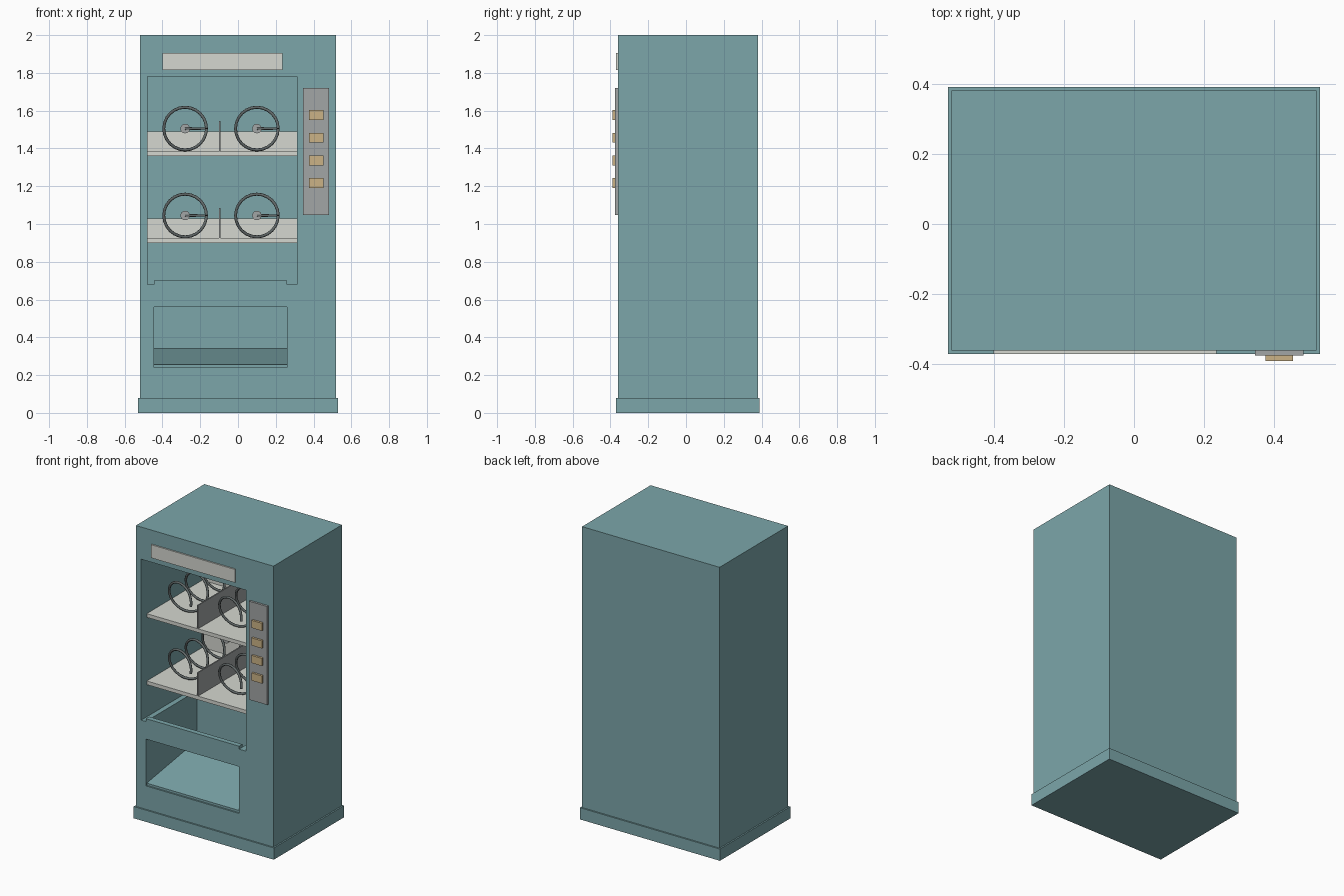
import bpy, bmesh, math

if "Cube" in bpy.data.objects:
    bpy.data.objects.remove(bpy.data.objects["Cube"])

def material(name, rgb):
    m = bpy.data.materials.new(name)
    m.diffuse_color = (*rgb, 1)
    m.use_nodes = True
    m.node_tree.nodes["Principled BSDF"].inputs["Base Color"].default_value = m.diffuse_color
    return m

TEAL = material("teal_paint", (0.20, 0.38, 0.40))
PALE = material("pale_panel", (0.66, 0.68, 0.63))
GREY = material("grey_panel", (0.36, 0.38, 0.38))
DARK = material("dark_wire", (0.12, 0.14, 0.14))
TAN = material("tan_button", (0.60, 0.45, 0.24))

def finish(name, bm, mat):
    bmesh.ops.recalc_face_normals(bm, faces=bm.faces)
    me = bpy.data.meshes.new(name)
    bm.to_mesh(me)
    bm.free()
    ob = bpy.data.objects.new(name, me)
    bpy.context.collection.objects.link(ob)
    if mat:
        me.materials.append(mat)
    return ob

def box(name, x, y, z, mat=None):
    bm = bmesh.new()
    bmesh.ops.create_cube(bm, size=1)
    for v in bm.verts:
        v.co = [(a[0] + a[1]) / 2 + c * (a[1] - a[0]) for a, c in zip((x, y, z), v.co)]
    return finish(name, bm, mat)

def cut(target, cutter):
    cutter.hide_render = True
    m = target.modifiers.new("cut", 'BOOLEAN')
    m.operation, m.solver, m.object = 'DIFFERENCE', 'EXACT', cutter
    bpy.context.view_layer.objects.active = target
    bpy.ops.object.modifier_apply(modifier=m.name)
    bpy.data.objects.remove(cutter)

WIN_X = (-0.48, 0.312)
BIN_X = (-0.445, 0.26)
BACK = 0.32

# cabinet with display window, drop shaft and delivery opening
cabinet = box("cabinet", (-0.52, 0.52), (-0.36, 0.38), (0.08, 2), TEAL)
cut(cabinet, box("window_cutter", WIN_X, (-0.5, BACK), (0.68, 1.78)))
cut(cabinet, box("shaft_cutter", BIN_X, (-0.325, 0.19), (0.24, 0.75)))
cut(cabinet, box("bin_cutter", BIN_X, (-0.5, -0.2), (0.24, 0.56)))
box("plinth", (-0.53, 0.53), (-0.37, 0.39), (0, 0.08), TEAL)
box("window_lip", BIN_X, (-0.36, -0.325), (0.68, 0.70), TEAL)

# sloping chute floor
bm = bmesh.new()
profile = [(-0.35, 0.24), (0.19, 0.24), (0.19, 0.34), (-0.35, 0.255)]
face = bm.faces.new([bm.verts.new((BIN_X[0], y, z)) for y, z in profile])
ext = bmesh.ops.extrude_face_region(bm, geom=[face])
for v in ext["geom"]:
    if isinstance(v, bmesh.types.BMVert):
        v.co.x = BIN_X[1]
finish("chute_floor", bm, TEAL)

# header panel, keypad and buttons
box("header_panel", (-0.40, 0.235), (-0.37, -0.36), (1.815, 1.905), PALE)
box("keypad", (0.345, 0.483), (-0.375, -0.36), (1.047, 1.72), GREY)
for i in range(4):
    z = 1.577 - 0.12 * i
    box(f"button_{i + 1}", (0.375, 0.453), (-0.39, -0.375), (z - 0.026, z + 0.026), TAN)

# spiral wire: helix ending in a radial arm to the hub
def coil(name, cx, cz, r=0.113, y0=-0.27, y1=0.27, turns=3, steps=24):
    n = turns * steps
    pts = [(cx + r * math.cos(2 * math.pi * i / steps), y0 + (y1 - y0) * i / n,
            cz + r * math.sin(2 * math.pi * i / steps)) for i in range(n + 1)]
    pts.append((cx, y1, cz))
    cu = bpy.data.curves.new(name, 'CURVE')
    cu.dimensions = '3D'
    cu.bevel_depth, cu.bevel_resolution, cu.use_fill_caps = 0.008, 2, True
    s = cu.splines.new('POLY')
    s.points.add(len(pts) - 1)
    for p, co in zip(s.points, pts):
        p.co = (*co, 1)
    cu.materials.append(DARK)
    ob = bpy.data.objects.new(name, cu)
    bpy.context.collection.objects.link(ob)

def hub(name, cx, cz):
    bpy.ops.mesh.primitive_cylinder_add(vertices=24, radius=0.025, depth=BACK - 0.265,
        location=(cx, (BACK + 0.265) / 2, cz), rotation=(math.pi / 2, 0, 0))
    ob = bpy.context.object
    ob.name = name
    ob.data.materials.append(GREY)
    bpy.ops.object.shade_smooth_by_angle()

# shelves with back plate, divider and two coils each
for level, z in (("lower", 0.90), ("upper", 1.36)):
    top = z + 0.025
    box(f"{level}_shelf", WIN_X, (-0.30, BACK), (z, top), PALE)
    box(f"{level}_back_plate", WIN_X, (0.30, BACK), (top, z + 0.13), PALE)
    box(f"{level}_divider", (-0.10, -0.092), (-0.30, 0.30), (top, z + 0.185), GREY)
    for side, cx in (("left", -0.28), ("right", 0.10)):
        coil(f"{level}_{side}_coil", cx, z + 0.145)
        hub(f"{level}_{side}_hub", cx, z + 0.145)
